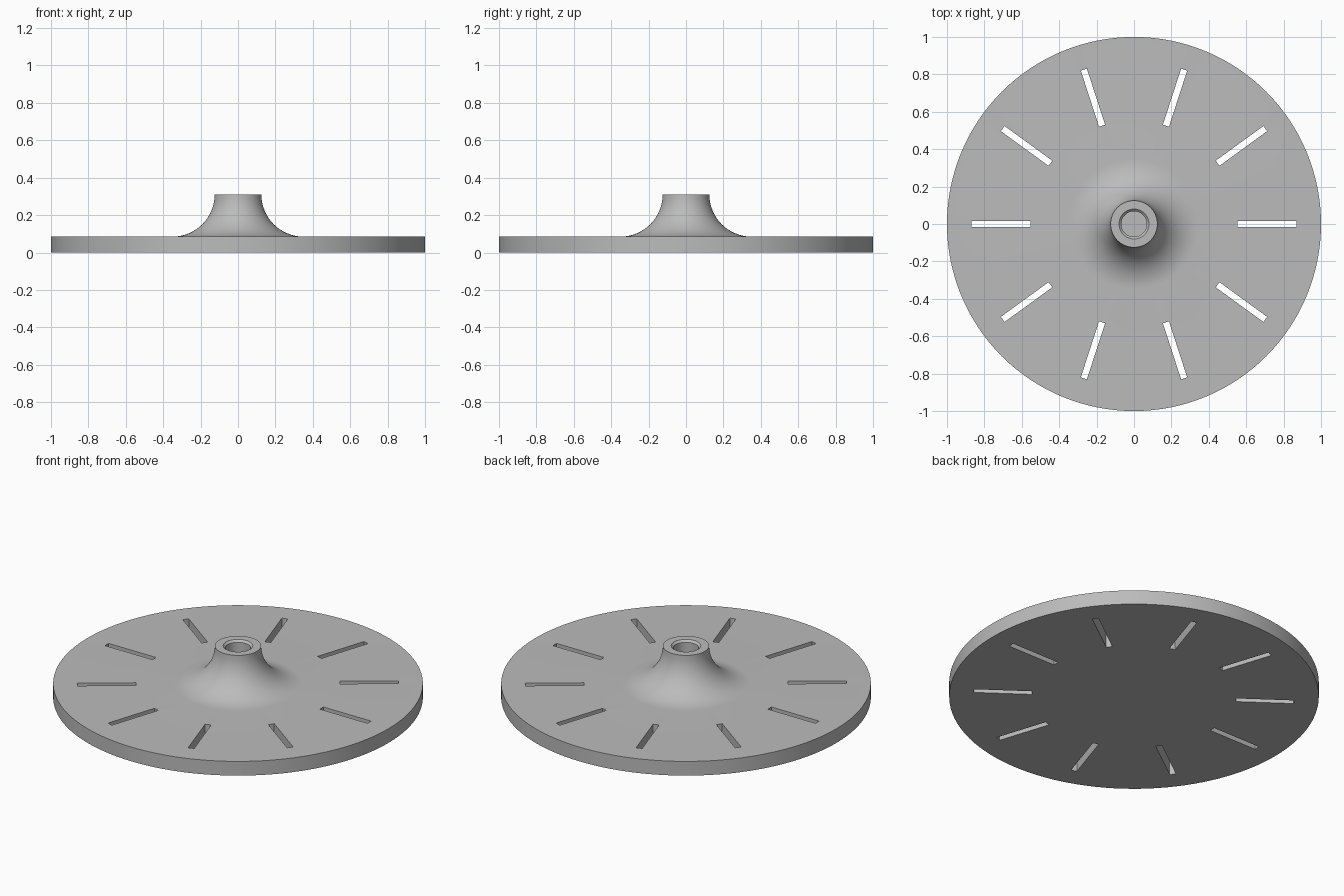
import bpy, bmesh, math
from mathutils import Matrix, Vector

if "Cube" in bpy.data.objects:
    bpy.data.objects.remove(bpy.data.objects["Cube"])

SEGMENTS = 128
DISC_TOP, HUB_TOP = 0.085, 0.31
FILLET = HUB_TOP - DISC_TOP

grey = bpy.data.materials.new("plain_grey")
grey.diffuse_color = (0.5, 0.5, 0.5, 1)
grey.use_nodes = True
grey.node_tree.nodes["Principled BSDF"].inputs["Base Color"].default_value = grey.diffuse_color


def make_object(name, bm):
    bmesh.ops.recalc_face_normals(bm, faces=bm.faces)
    mesh = bpy.data.meshes.new(name)
    bm.to_mesh(mesh)
    bm.free()
    mesh.materials.append(grey)
    obj = bpy.data.objects.new(name, mesh)
    bpy.context.collection.objects.link(obj)
    return obj


# Lathe profile: underside, rim, flared hub, chamfered blind bore
profile = [(0, 0), (1, 0), (1, DISC_TOP)]
for i in range(17):
    a = math.radians(90 * i / 16)
    profile.append((0.125 + FILLET * (1 - math.sin(a)),
                    HUB_TOP - FILLET * math.cos(a)))
profile += [(0.08, HUB_TOP), (0.068, HUB_TOP - 0.012),
            (0.068, DISC_TOP), (0, DISC_TOP)]

bm = bmesh.new()
verts = [bm.verts.new((r, 0, z)) for r, z in profile]
edges = [bm.edges.new(pair) for pair in zip(verts, verts[1:])]
bmesh.ops.spin(bm, geom=verts + edges, cent=(0, 0, 0), axis=(0, 0, 1),
               angle=math.tau, steps=SEGMENTS, use_duplicate=False)
bmesh.ops.remove_doubles(bm, verts=bm.verts, dist=1e-5)
disc = make_object("slotted_disc", bm)

# Ten radial slot cutters
bm = bmesh.new()
for i in range(10):
    place = (Matrix.Rotation(i * math.tau / 10, 4, 'Z')
             @ Matrix.Translation(Vector((0.71, 0, 0.04)))
             @ Matrix.Diagonal((0.315, 0.034, 0.3, 1)))
    bmesh.ops.create_cube(bm, size=1, matrix=place)
cutter = make_object("slot_cutter", bm)
cutter.hide_render = True
cutter.hide_set(True)

# Cut the slots through the disc
cut = disc.modifiers.new("slots", 'BOOLEAN')
cut.operation = 'DIFFERENCE'
cut.solver = 'EXACT'
cut.object = cutter
bpy.context.view_layer.objects.active = disc
disc.select_set(True)
bpy.ops.object.modifier_apply(modifier=cut.name)
bpy.data.objects.remove(cutter)
bpy.ops.object.shade_smooth_by_angle(angle=math.radians(30))
